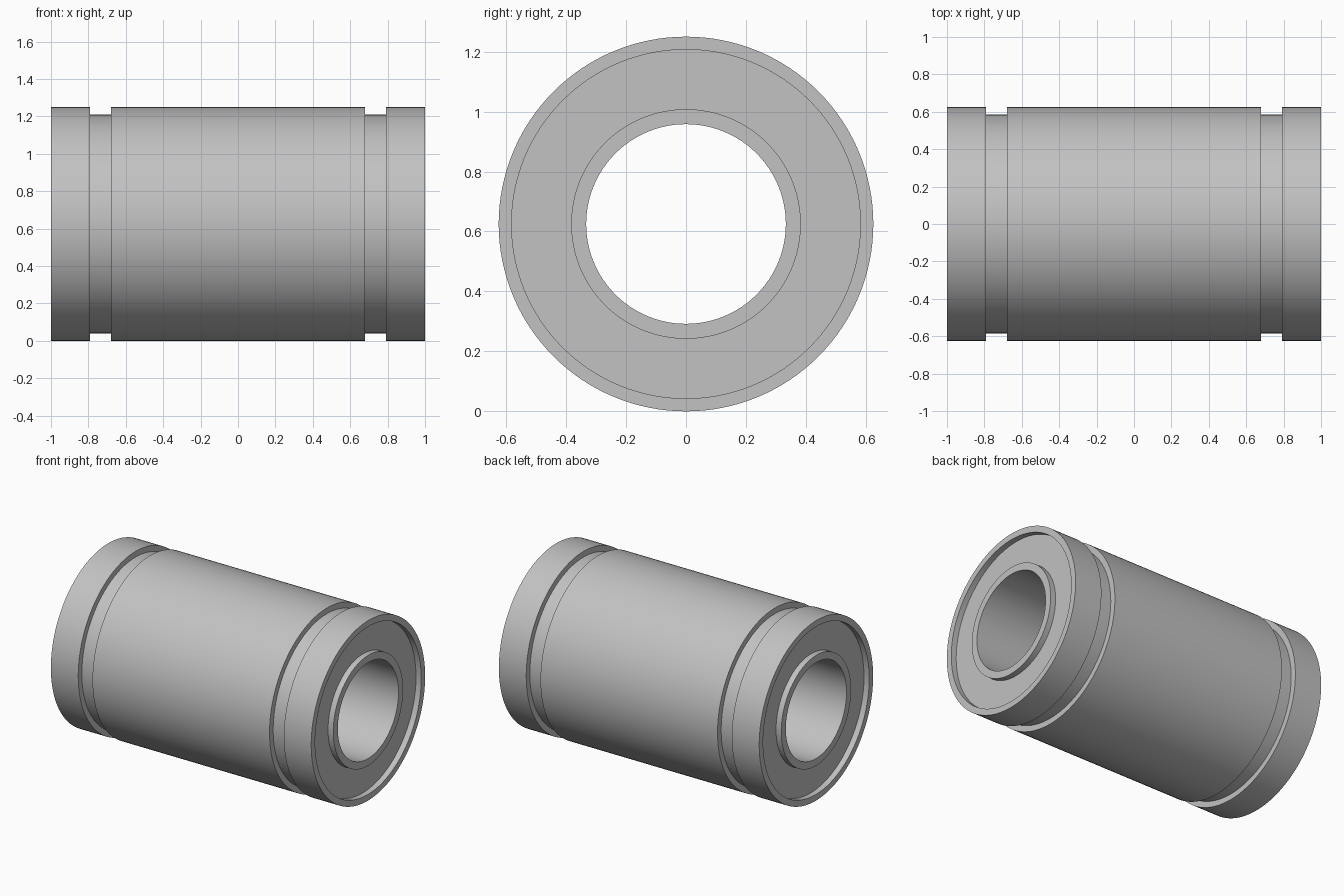
import bpy, bmesh, math
from mathutils import Matrix, Vector

cube = bpy.data.objects.get("Cube")
if cube:
    bpy.data.objects.remove(cube, do_unlink=True)

# Dimensions
HALF = 1.0
R_OUT, R_GROOVE = 0.625, 0.585
R_RIM, R_TUBE, R_BORE = 0.582, 0.383, 0.333
RECESS = 0.04
GROOVE_IN, GROOVE_OUT = 0.68, 0.79
SEGMENTS = 128

# Steel material
steel = bpy.data.materials.new("grey_steel")
grey = (0.54, 0.54, 0.54, 1)
steel.diffuse_color = grey
steel.use_nodes = True
steel.node_tree.nodes["Principled BSDF"].inputs["Base Color"].default_value = grey

# Half profile from bore to mid-length outer wall, as (x, radius)
half = [
    (HALF, R_BORE), (HALF, R_TUBE),
    (HALF - RECESS, R_TUBE), (HALF - RECESS, R_RIM),
    (HALF, R_RIM), (HALF, R_OUT),
    (GROOVE_OUT, R_OUT), (GROOVE_OUT, R_GROOVE),
    (GROOVE_IN, R_GROOVE), (GROOVE_IN, R_OUT),
]
# Mirror it into one closed loop
profile = half + [(-x, r) for x, r in reversed(half)]

# Bushing body: the profile turned about the x axis
bm = bmesh.new()
verts = [bm.verts.new((x, 0, r)) for x, r in profile]
edges = [bm.edges.new((v, verts[(i + 1) % len(verts)])) for i, v in enumerate(verts)]
bmesh.ops.spin(bm, geom=verts + edges, cent=(0, 0, 0), axis=(1, 0, 0),
               angle=math.tau, steps=SEGMENTS, use_merge=True)
bmesh.ops.remove_doubles(bm, verts=bm.verts, dist=0.0001)
bmesh.ops.recalc_face_normals(bm, faces=bm.faces)
bmesh.ops.transform(bm, matrix=Matrix.Translation(Vector((0, 0, R_OUT))), verts=bm.verts)

mesh = bpy.data.meshes.new("bushing_body")
bm.to_mesh(mesh)
bm.free()
mesh.materials.append(steel)
body = bpy.data.objects.new("bushing_body", mesh)
bpy.context.collection.objects.link(body)

# Smooth round walls, sharp corners
bpy.ops.object.select_all(action="DESELECT")
body.select_set(True)
bpy.context.view_layer.objects.active = body
bpy.ops.object.shade_smooth_by_angle(angle=math.radians(30))
